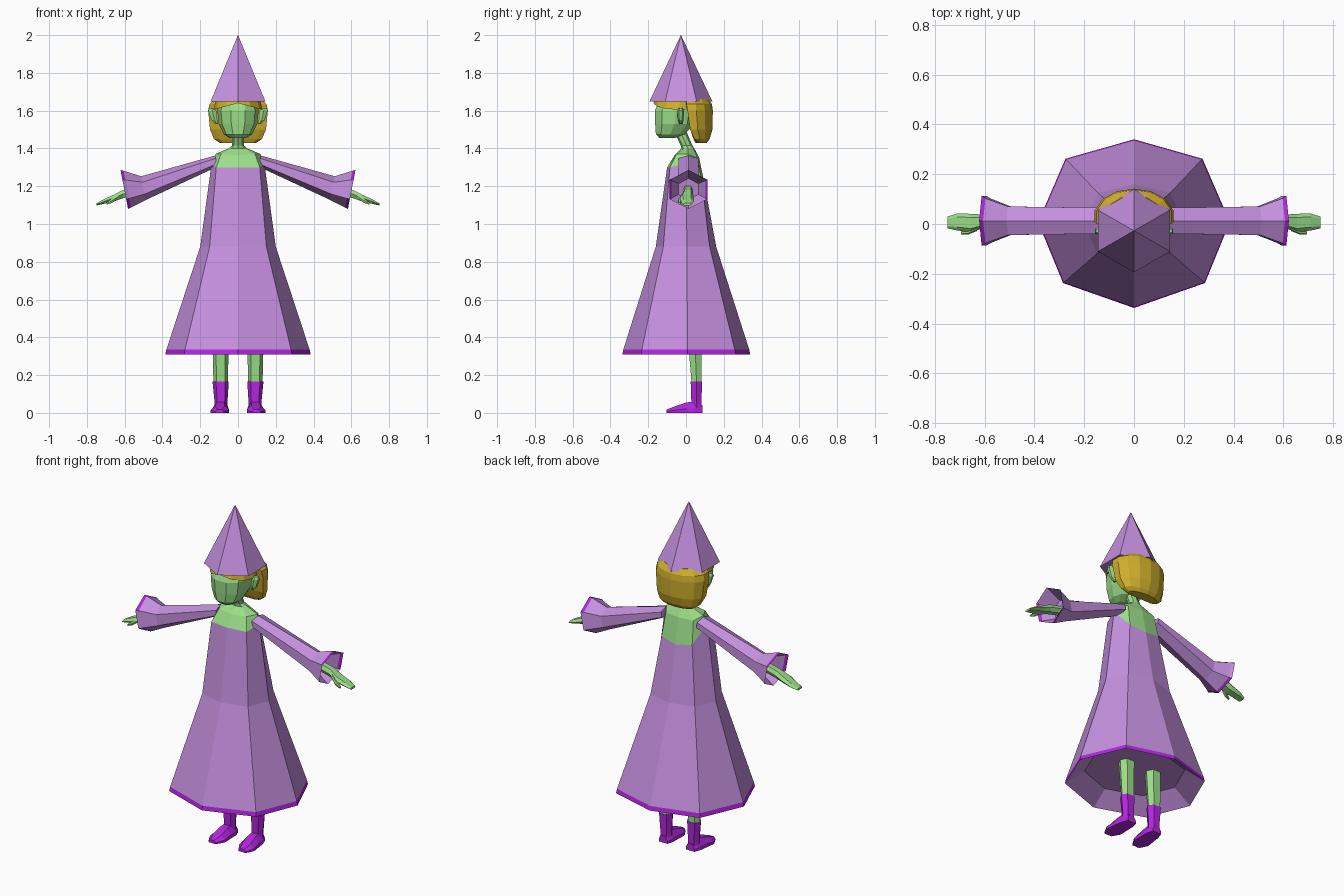
import bpy, bmesh, math

if "Cube" in bpy.data.objects:
    bpy.data.objects.remove(bpy.data.objects["Cube"])


def material(name, rgb):
    m = bpy.data.materials.new(name)
    m.diffuse_color = (*rgb, 1)
    m.use_nodes = True
    m.node_tree.nodes["Principled BSDF"].inputs["Base Color"].default_value = m.diffuse_color
    return m


LILAC = material("lilac cloth", (0.56, 0.28, 0.74))
PURPLE = material("purple trim", (0.45, 0.02, 0.74))
GREEN = material("green skin", (0.33, 0.73, 0.25))
GOLD = material("golden hair", (0.62, 0.42, 0.025))


def loft(name, rings, mats, trim_band=None, caps=(True, True), mirror=False):
    """Skin a list of equal-length rings; trim_band gets the second material."""
    bm = bmesh.new()
    vs = [[bm.verts.new(p) for p in ring] for ring in rings]
    n = len(vs[0])
    for b, (lo, hi) in enumerate(zip(vs, vs[1:])):
        for i in range(n):
            j = (i + 1) % n
            f = bm.faces.new((lo[i], lo[j], hi[j], hi[i]))
            f.material_index = 1 if b == trim_band else 0
    if caps[0]:
        bm.faces.new(vs[0][::-1])
    if caps[1]:
        bm.faces.new(vs[-1])
    bmesh.ops.recalc_face_normals(bm, faces=bm.faces)
    me = bpy.data.meshes.new(name)
    bm.to_mesh(me)
    bm.free()
    for m in mats:
        me.materials.append(m)
    ob = bpy.data.objects.new(name, me)
    bpy.context.collection.objects.link(ob)
    if mirror:
        ob.modifiers.new("mirror", 'MIRROR').use_mirror_merge = False
    return ob


def oval(z, cx, cy, rx, ry, n=8, power=1.0, turn=0.0):
    """Horizontal ring; power below 1 makes it boxier."""
    pts = []
    for i in range(n):
        a = 2 * math.pi * (i + turn) / n - math.pi / 2
        c, s = math.cos(a), math.sin(a)
        pts.append((cx + rx * math.copysign(abs(c) ** power, c),
                    cy + ry * math.copysign(abs(s) ** power, s), z))
    return pts


def half_ring(pts):
    """Complete a ring from its right half, front to back."""
    return pts + [(-x, y, z) for x, y, z in pts[-2:0:-1]]


def box_ring(axis, t, c1, c2, h1, h2, bevel=0.6):
    """Six-sided ring across the x or y axis, with centre and half sizes."""
    prof = [(-1, 0), (-bevel, 1), (bevel, 1), (1, 0), (bevel, -1), (-bevel, -1)]
    if axis == 'x':
        return [(t, c1 + a * h1, c2 + b * h2) for a, b in prof]
    return [(c1 + a * h1, t, c2 + b * h2) for a, b in prof]


# Dress with a hem band and a recessed underside
def skirt(z, k=1.0):
    return half_ring([(0, -.337 * k, z), (.285 * k, -.237 * k, z), (.385 * k, .008, z),
                      (.275 * k, .262 * k, z), (0, .34 * k, z)])


neckline = half_ring([(0, -.10, 1.30), (.115, -.085, 1.30), (.14, 0, 1.32),
                      (.10, .085, 1.22), (0, .10, 1.20)])
waist = half_ring([(0, -.16, .88), (.15, -.12, .88), (.20, .005, .88),
                   (.145, .125, .88), (0, .16, .88)])
loft("dress", [skirt(.385, .72), skirt(.31), skirt(.335, .985), waist, neckline],
     [LILAC, PURPLE], trim_band=1, caps=(True, False))

# Bare shoulders and neck
shoulders = half_ring([(0, -.06, 1.365), (.09, -.05, 1.37), (.12, .01, 1.37),
                       (.09, .06, 1.35), (0, .07, 1.35)])
loft("shoulders_and_neck",
     [neckline, shoulders, oval(1.40, 0, .01, .05, .034),
      oval(1.415, 0, .003, .032, .031), oval(1.49, 0, -.03, .03, .032)],
     [GREEN], caps=(False, True))

# Head
loft("head", [oval(z, 0, cy, rx, ry, 10, .9, .5) for z, cy, rx, ry in (
    (1.455, -.10, .045, .042), (1.475, -.083, .075, .08), (1.53, -.06, .102, .108),
    (1.60, -.055, .109, .115), (1.67, -.04, .097, .10))], [GREEN])

# Ears
loft("ears", [oval(z, cx, -.028, rx, ry, 6) for z, cx, rx, ry in (
    (1.53, .113, .008, .008), (1.55, .125, .018, .015),
    (1.60, .136, .024, .018), (1.615, .14, .014, .01))], [GREEN], mirror=True)


# Bobbed hair behind the head, cut flat in front of the ears
def bob_ring(z, cy, rx, ry, front):
    return [(x, max(y, front), z) for x, y, _ in oval(z, 0, cy, rx, ry, 14)]


loft("hair_bob", [bob_ring(*r) for r in (
    (1.43, .07, .10, .04, .05), (1.45, .06, .13, .065, .04), (1.50, .04, .152, .10, .022),
    (1.60, .03, .162, .112, .008), (1.635, .027, .155, .11, .0),
    (1.665, .02, .12, .095, .0))], [GOLD])

# Fringe arching under the hat
rim = [(x, y, 1.64 - .035 * abs(x) / .13) for x, y, _ in oval(0, 0, -.035, .13, .137, 12)]
loft("hair_fringe", [rim, oval(1.665, 0, -.03, .115, .13, 12)], [GOLD], caps=(False, True))

# Pointed six-sided hat
loft("hat", [oval(1.648, 0, -.027, .168, .167, 6), oval(2.0, 0, -.027, .0005, .0005, 6)], [LILAC])


# Flared sleeves with a cuff band and a hollow, closed wrist
def sleeve_ring(x, z, ry, ru):
    ring = []
    for i in range(6):
        a = math.pi * i / 3
        u = ru * math.cos(a)
        ring.append((x + .19 * u, .013 + ry * math.sin(a), z + .98 * u))
    return ring


loft("sleeves", [sleeve_ring(.115, 1.333, .06, .03), sleeve_ring(.50, 1.19, .066, .064),
                 sleeve_ring(.587, 1.184, .104, .10), sleeve_ring(.602, 1.183, .115, .105),
                 sleeve_ring(.52, 1.185, .06, .058)],
     [LILAC, PURPLE], trim_band=2, mirror=True)

# Hands and thumbs
loft("hands", [box_ring('x', *r) for r in (
    (.50, .01, 1.185, .025, .022), (.61, .01, 1.158, .028, .022),
    (.655, .004, 1.138, .037, .018), (.71, .008, 1.119, .034, .012),
    (.748, .006, 1.104, .024, .006))], [GREEN], mirror=True)
loft("thumbs", [box_ring('x', *r) for r in (
    (.63, -.012, 1.148, .016, .012), (.665, -.03, 1.125, .012, .012),
    (.695, -.036, 1.108, .006, .006))], [GREEN], mirror=True)

# Legs
loft("legs", [oval(.40, .092, .046, .044, .041, 6, .8, .5),
              oval(.16, .092, .056, .038, .03, 6, .8, .5)], [GREEN], mirror=True)

# Boots: shaft and pointed foot
loft("boot_shafts", [oval(.167, .092, .055, .043, .034, 6, .8, .5),
                     oval(.055, .09, .055, .034, .03, 6, .8, .5),
                     oval(.01, .09, .055, .038, .032, 6, .8, .5)], [PURPLE], mirror=True)


def foot_ring(y, cx, h, w):
    return [(cx - w, y, 0), (cx + w, y, 0), (cx + w, y, h * .4),
            (cx + w * .5, y, h), (cx - w * .5, y, h), (cx - w, y, h * .4)]


loft("boot_feet", [foot_ring(*r) for r in (
    (.087, .088, .04, .028), (.05, .09, .062, .04), (0, .093, .055, .044),
    (-.055, .096, .036, .049), (-.102, .098, .018, .024))], [PURPLE], mirror=True)
